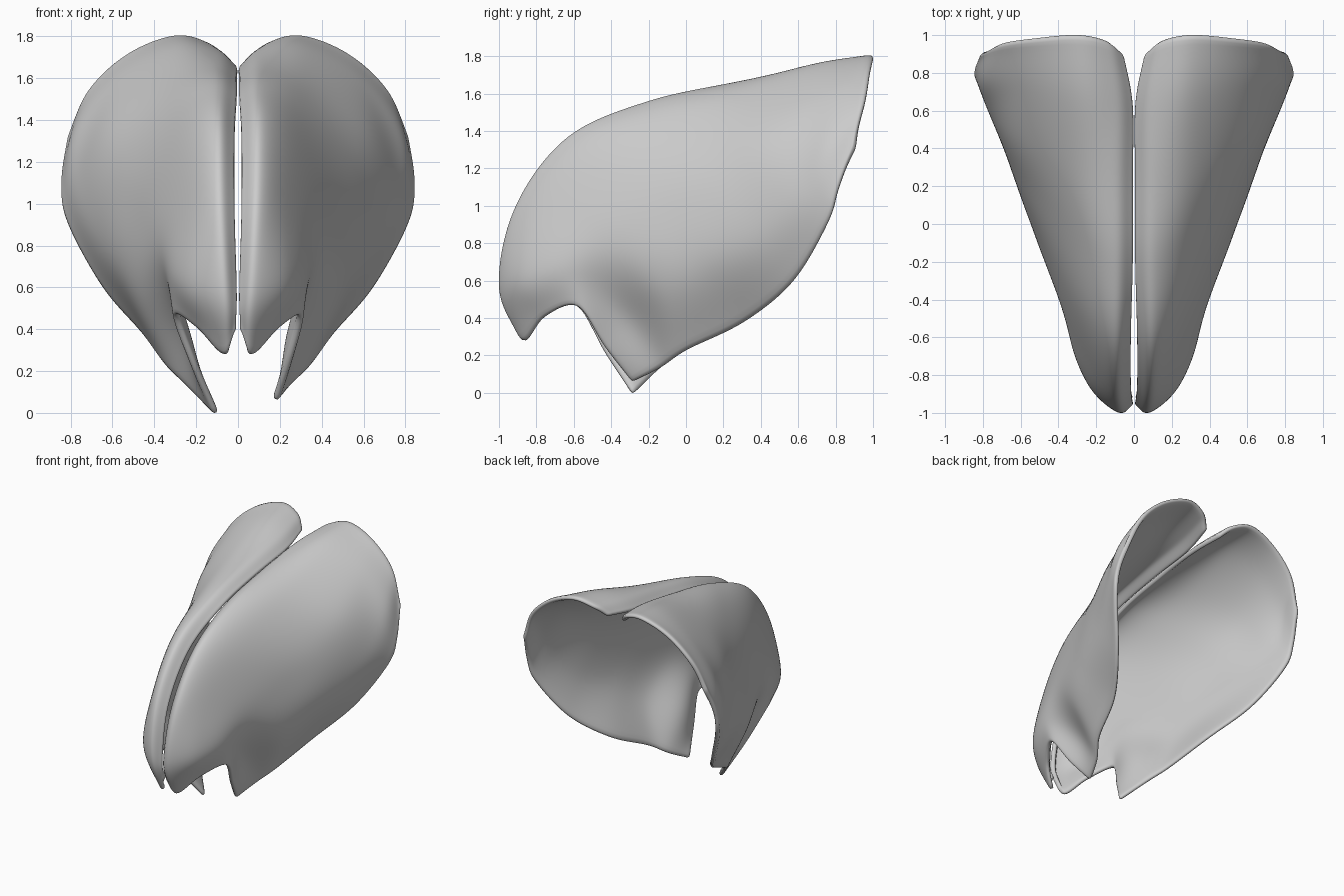
import bpy
import bmesh
from mathutils import Vector

default_cube = bpy.data.objects.get("Cube")
if default_cube:
    bpy.data.objects.remove(default_cube, do_unlink=True)

# One plain colour for both petals
grey = bpy.data.materials.new("petal grey")
grey.use_nodes = True
colour = (0.6, 0.6, 0.6, 1)
grey.diffuse_color = colour
grey.node_tree.nodes["Principled BSDF"].inputs["Base Color"].default_value = colour

# Cross-sections from the notched base to the wide tip, each running
# from the rolled middle edge, over the ridge, to the free outer edge
SECTIONS = [
    [(.01, -.93, .4), (.07, -.87, .27), (.2, -.76, .4), (.31, -.58, .46), (.26, -.43, .24), (.19, -.29, .05)],
    [(0, -.95, .57), (.08, -1, .57), (.24, -.86, .62), (.34, -.58, .65), (.28, -.31, .4), (.26, -.14, .13)],
    [(.01, -.86, .96), (.1, -.91, 1), (.23, -.74, .99), (.39, -.42, .85), (.46, -.14, .55), (.35, 0, .22)],
    [(.01, -.59, 1.31), (.11, -.63, 1.37), (.27, -.45, 1.28), (.48, -.12, 1), (.57, .1, .69), (.46, .31, .37)],
    [(0, -.18, 1.51), (.11, -.2, 1.56), (.3, -.06, 1.47), (.57, .18, 1.17), (.68, .38, .86), (.65, .57, .59)],
    [(0, .25, 1.6), (.11, .25, 1.66), (.32, .32, 1.61), (.62, .45, 1.38), (.77, .6, 1.1), (.82, .75, .9)],
    [(0, .63, 1.65), (.1, .65, 1.73), (.3, .69, 1.75), (.58, .73, 1.59), (.78, .75, 1.34), (.85, .81, 1.09)],
    [(.05, .9, 1.69), (.14, .97, 1.77), (.3, 1, 1.81), (.52, .98, 1.73), (.71, .95, 1.56), (.82, .89, 1.32)],
]


def smooth_path(points, steps):
    """Sample a smooth curve that passes through every point."""
    pts = [2 * points[0] - points[1], *points, 2 * points[-1] - points[-2]]
    path = []
    for a, b, c, d in zip(pts, pts[1:], pts[2:], pts[3:]):
        for i in range(steps):
            t = i / steps
            path.append(b + t / 2 * ((c - a) + t * ((2 * a - 5 * b + 4 * c - d)
                                                    + t * (3 * (b - c) + d - a))))
    return path + [points[-1].copy()]


def make_petal(name, side, point_shift):
    sections = [[Vector(p) for p in row] for row in SECTIONS]
    # The lower points of the two petals hang at slightly different places
    sections[0][-1] += Vector(point_shift)
    sections[0][-2] += Vector(point_shift) / 2

    # Loft a sheet through the sections
    across = [smooth_path(row, 6) for row in sections]
    along = [smooth_path(list(column), 6) for column in zip(*across)]
    bm = bmesh.new()
    grid = [[bm.verts.new((side * p.x, p.y, p.z)) for p in line] for line in along]
    for line, following in zip(grid, grid[1:]):
        for i in range(len(line) - 1):
            corners = [line[i], line[i + 1], following[i + 1], following[i]]
            bm.faces.new(corners if side < 0 else corners[::-1])
    bm.normal_update()
    # Face the sheet outward, so the thickness grows inside
    if sum(f.normal.x * side * f.calc_area() for f in bm.faces) < 0:
        bmesh.ops.reverse_faces(bm, faces=bm.faces[:])

    mesh = bpy.data.meshes.new(name)
    bm.to_mesh(mesh)
    bm.free()
    mesh.materials.append(grey)
    mesh.shade_smooth()
    petal = bpy.data.objects.new(name, mesh)
    bpy.context.collection.objects.link(petal)

    # Thin shell with softly rounded rims
    shell = petal.modifiers.new("thickness", "SOLIDIFY")
    shell.thickness = 0.035
    shell.offset = -1
    rounding = petal.modifiers.new("rounding", "SUBSURF")
    rounding.levels = rounding.render_levels = 1
    return petal


make_petal("left_petal", 1, (0, 0, 0))
make_petal("right_petal", -1, (-.08, 0, -.07))
